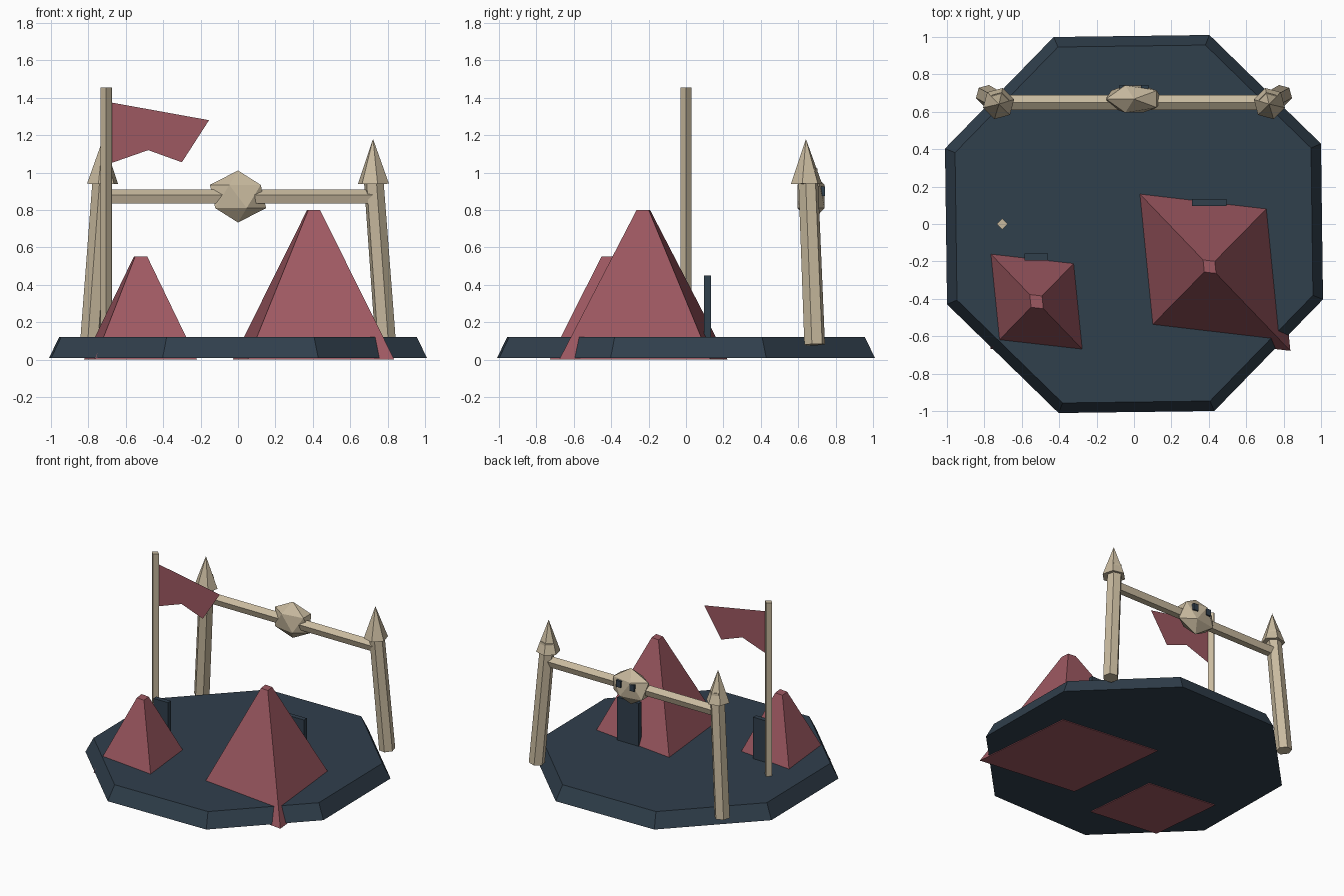
import bpy
import bmesh
from math import cos, sin, pi, radians
from mathutils import Vector, Matrix

if "Cube" in bpy.data.objects:
    bpy.data.objects.remove(bpy.data.objects["Cube"], do_unlink=True)


def material(name, color):
    mat = bpy.data.materials.new(name)
    mat.use_nodes = True
    mat.diffuse_color = (*color, 1)
    mat.node_tree.nodes["Principled BSDF"].inputs["Base Color"].default_value = (*color, 1)
    return mat


slate = material("dark slate", (0.03, 0.05, 0.073))
cloth = material("dusty red", (0.34, 0.098, 0.12))
bone = material("bone", (0.58, 0.49, 0.345))


def finish(name, bm, mat):
    bmesh.ops.recalc_face_normals(bm, faces=bm.faces)
    mesh = bpy.data.meshes.new(name)
    bm.to_mesh(mesh)
    bm.free()
    mesh.materials.append(mat)
    obj = bpy.data.objects.new(name, mesh)
    bpy.context.collection.objects.link(obj)
    return obj


def loft(name, lower, upper, mat):
    """Closed solid between two rings of equal length."""
    bm = bmesh.new()
    a = [bm.verts.new(p) for p in lower]
    b = [bm.verts.new(p) for p in upper]
    n = len(a)
    for i in range(n):
        j = (i + 1) % n
        bm.faces.new((a[i], a[j], b[j], b[i]))
    bm.faces.new(a[::-1])
    bm.faces.new(b)
    return finish(name, bm, mat)


def ring(radius, z, sides, turn):
    return [(radius * cos(turn + 2 * pi * i / sides),
             radius * sin(turn + 2 * pi * i / sides), z) for i in range(sides)]


def rod(name, start, end, r1, r2, sides, mat, turn=0):
    """Prism or cone running between two points."""
    start, end = Vector(start), Vector(end)
    axis = end - start
    rot = Vector((0, 0, 1)).rotation_difference(axis).to_matrix().to_4x4()
    place = Matrix.Translation((start + end) / 2) @ rot @ Matrix.Rotation(turn, 4, 'Z')
    bm = bmesh.new()
    bmesh.ops.create_cone(bm, cap_ends=True, segments=sides, radius1=r1,
                          radius2=r2, depth=axis.length, matrix=place)
    return finish(name, bm, mat)


def box(name, center, size, mat):
    bm = bmesh.new()
    bmesh.ops.create_cube(bm, size=1, matrix=Matrix.Translation(center)
                          @ Matrix.Diagonal((*size, 1)))
    return finish(name, bm, mat)


def tent(name, center, long, short, top_scale, height):
    """Four-sided tent on a rhombus, given its two half diagonals."""
    c, u, v = Vector((*center, 0)), Vector((*long, 0)), Vector((*short, 0))
    corners = (u, v, -u, -v)
    lift = Vector((0, 0, height))
    loft(name, [c + d for d in corners],
         [c + d * top_scale + lift for d in corners], cloth)


# Ground slab
turn = radians(23.25)
loft("ground_slab", ring(1.088, 0.008, 8, turn), ring(1.03, 0.12, 8, turn), slate)

# Tents and their door slabs
tent("large_tent", (0.404, -0.228), (0.432, -0.45), (0.352, 0.358), 0.08, 0.8)
tent("small_tent", (-0.521, -0.415), (0.302, -0.314), (0.245, 0.252), 0.12, 0.55)
box("large_door", (0.402, 0.115, 0.28), (0.183, 0.036, 0.34), slate)
box("small_door", (-0.523, -0.177, 0.275), (0.124, 0.036, 0.33), slate)

# Flag and pole
rod("flag_pole", (-0.705, 0, 0.1), (-0.705, 0, 1.455), 0.03, 0.03, 4, bone)
bm = bmesh.new()
outline = [(-0.68, 1.375), (-0.155, 1.28), (-0.3, 1.055), (-0.48, 1.12), (-0.68, 1.05)]
bm.faces.new([bm.verts.new((x, 0, z)) for x, z in outline])
finish("flag", bm, cloth)

# Gate: leaning posts with spikes
for side, s in (("left", 1), ("right", -1)):
    rod(side + "_post", (s * 0.79, 0.688, 0.08), (s * 0.721, 0.651, 1.02),
        0.057, 0.054, 6, bone, s * radians(15))
    rod(side + "_spike", (s * 0.724, 0.644, 0.94), (s * 0.722, 0.641, 1.18),
        0.086, 0, 6, bone, s * radians(15))

# Gate: crossbar with a ridge on top
section = [(0.65 + y, 0.868 + z) for y, z, _ in ring(0.042, 0, 5, pi / 2)]
loft("crossbar", [(-0.72, y, z) for y, z in section],
     [(0.72, y, z) for y, z in section], bone)

# Skull with eyes facing the back
bm = bmesh.new()
bmesh.ops.create_icosphere(bm, subdivisions=1, radius=1)
bmesh.ops.transform(bm, verts=bm.verts, matrix=Matrix.Translation((0, 0.668, 0.872))
                    @ Matrix.Diagonal((0.168, 0.086, 0.139, 1))
                    @ Matrix.Rotation(pi, 4, 'Z'))
finish("skull", bm, bone)
for side, s in (("left", 1), ("right", -1)):
    box(side + "_eye", (s * 0.057, 0.718, 0.9), (0.04, 0.05, 0.05), slate)
